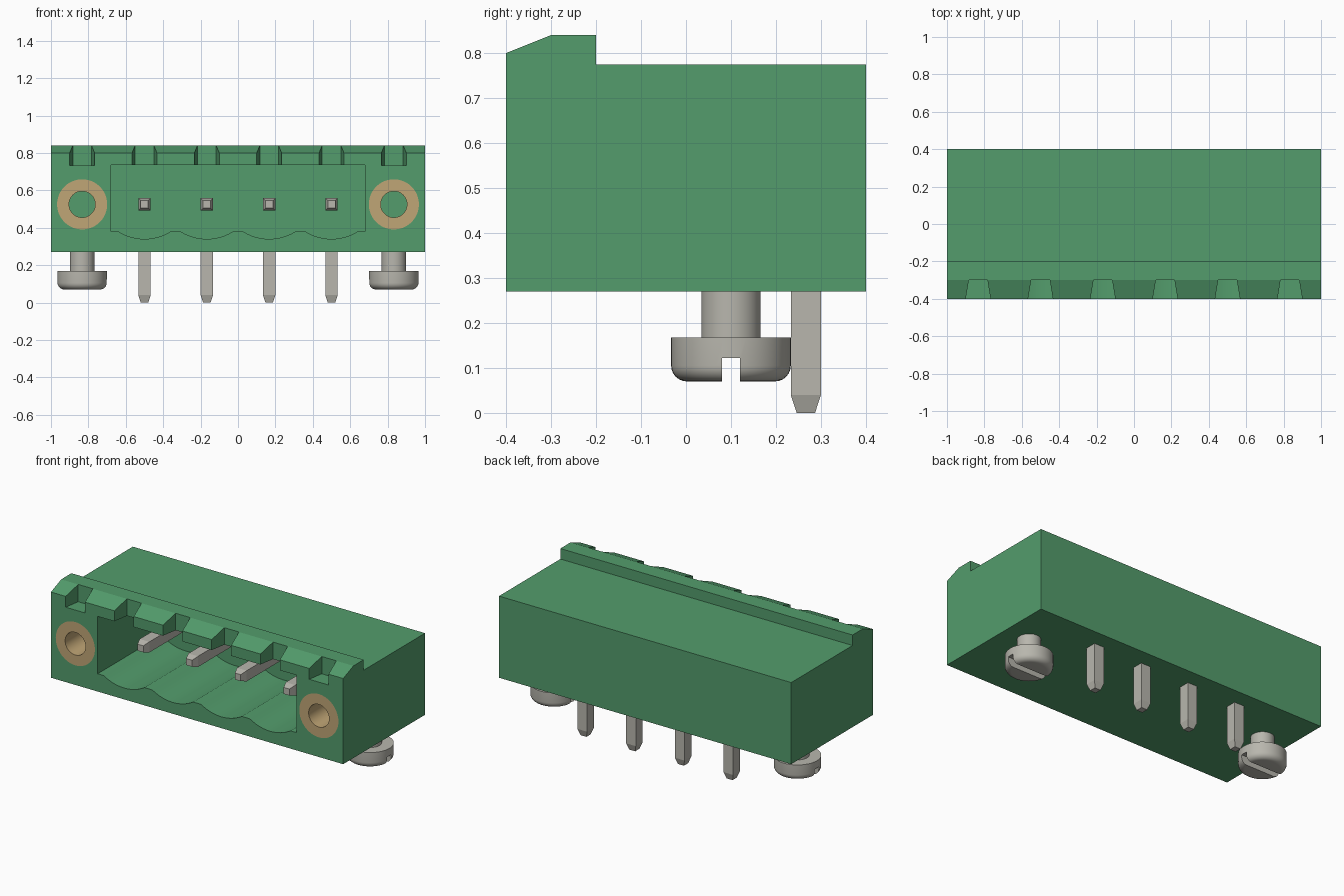
import bpy
import bmesh
from math import sin, cos, pi, radians
from mathutils import Vector, Matrix

old = bpy.data.objects.get("Cube")
if old:
    bpy.data.objects.remove(old, do_unlink=True)


def material(name, r, g, b):
    m = bpy.data.materials.new(name)
    m.use_nodes = True
    m.diffuse_color = (r, g, b, 1)
    m.node_tree.nodes["Principled BSDF"].inputs["Base Color"].default_value = (r, g, b, 1)
    return m


GREEN = material("green plastic", 0.087, 0.335, 0.15)
METAL = material("tin grey", 0.48, 0.47, 0.42)
BRASS = material("brass", 0.53, 0.38, 0.18)


def finish(name, bm, mat):
    bmesh.ops.recalc_face_normals(bm, faces=bm.faces)
    mesh = bpy.data.meshes.new(name)
    bm.to_mesh(mesh)
    bm.free()
    mesh.materials.append(mat)
    ob = bpy.data.objects.new(name, mesh)
    bpy.context.collection.objects.link(ob)
    return ob


def loft(name, rings, mat, closed=False):
    """Skin equal-sized rings of points; cap the ends or close the loop."""
    bm = bmesh.new()
    loops = [[bm.verts.new(p) for p in ring] for ring in rings]
    pairs = list(zip(loops, loops[1:]))
    if closed:
        pairs.append((loops[-1], loops[0]))
    else:
        bm.faces.new(loops[0])
        bm.faces.new(loops[-1])
    n = len(rings[0])
    for a, b in pairs:
        for i in range(n):
            j = (i + 1) % n
            bm.faces.new((a[i], a[j], b[j], b[i]))
    return finish(name, bm, mat)


def lathe(name, profile, place, mat, closed=False, sides=48):
    """Turn (radius, height) points round the local z axis."""
    rings = [[place @ Vector((r * cos(2 * pi * i / sides), r * sin(2 * pi * i / sides), h))
              for i in range(sides)] for r, h in profile]
    return loft(name, rings, mat, closed)


def box(name, lo, hi, mat):
    (x0, y0, z0), (x1, y1, z1) = lo, hi
    return loft(name, [[(x0, y0, z), (x1, y0, z), (x1, y1, z), (x0, y1, z)]
                       for z in (z0, z1)], mat)


def activate(ob):
    bpy.ops.object.select_all(action='DESELECT')
    ob.select_set(True)
    bpy.context.view_layer.objects.active = ob


def cut(ob, cutter):
    mod = ob.modifiers.new("cut", 'BOOLEAN')
    mod.operation = 'DIFFERENCE'
    mod.solver = 'EXACT'
    mod.object = cutter
    activate(ob)
    bpy.ops.object.modifier_apply(modifier=mod.name)
    bpy.data.objects.remove(cutter, do_unlink=True)


def smooth(ob, degrees):
    activate(ob)
    bpy.ops.object.shade_smooth_by_angle(angle=radians(degrees))


PITCH = 1 / 3
PINS = [(i - 1.5) * PITCH for i in range(4)]
FLANGES = {"right": -2.5 * PITCH, "left": 2.5 * PITCH}
MID_Z = 0.525

# Housing: side profile extruded across the width
side = [(-0.4, 0.27), (0.4, 0.27), (0.4, 0.775), (-0.2, 0.775),
        (-0.2, 0.84), (-0.3, 0.84), (-0.4, 0.8)]
housing = loft("housing", [[(x, y, z) for y, z in side] for x in (-1, 1)], GREEN)

# Plug cavity with a scalloped floor, one scallop under each pin
outline = [(0.68, 0.735), (-0.68, 0.735), (-0.68, 0.38)]
half, sag = 0.14, 0.04
radius = (half ** 2 + sag ** 2) / (2 * sag)
for px in PINS:
    for k in range(13):
        dx = half * (k / 6 - 1)
        drop = (radius ** 2 - dx ** 2) ** 0.5 - (radius - sag)
        outline.append((px + dx, 0.38 - drop))
outline.append((0.68, 0.38))
cut(housing, loft("cavity_cutter", [[(x, y, z) for x, z in outline]
                                    for y in (-0.5, 0.2)], GREEN))

# Coding notches along the top lip, narrowing towards the back
for nx in PINS + list(FLANGES.values()):
    plan = [(-0.083, -0.5), (0.083, -0.5), (0.05, -0.3), (-0.05, -0.3)]
    cut(housing, loft("notch_cutter", [[(nx + x, y, z) for x, y in plan]
                                       for z in (0.733, 1)], GREEN))

# Threaded inserts in the flanges, and screws underneath
for label, fx in FLANGES.items():
    bore = Matrix.Translation((fx, -0.4, MID_Z)) @ Matrix.Rotation(-pi / 2, 4, 'X')
    cut(housing, lathe("bore_cutter", [(0.134, -0.1), (0.134, 0.5)], bore, GREEN))
    insert = lathe(label + "_insert", [(0.07, 0), (0.134, 0), (0.134, 0.5), (0.07, 0.5)],
                   bore, BRASS, closed=True)
    smooth(insert, 30)

    fillet = [(0.098 + 0.035 * sin(a * pi / 12), 0.105 - 0.035 * cos(a * pi / 12))
              for a in range(7)]
    screw = lathe(label + "_screw", fillet + [(0.133, 0.168), (0.066, 0.168), (0.066, 0.28)],
                  Matrix.Translation((fx, 0.1, 0)), METAL)
    cut(screw, box("slot_cutter", (fx - 0.2, 0.08, 0), (fx + 0.2, 0.12, 0.122), METAL))
    smooth(screw, 30)
smooth(housing, 15)

# Bent square pins with tapered ends: (outer y, z), (inner y, z), half width
sections = [((-0.24, MID_Z + 0.02), (-0.24, MID_Z - 0.02), 0.02),
            ((-0.2, MID_Z + 0.033), (-0.2, MID_Z - 0.033), 0.033),
            ((0.3, MID_Z + 0.033), (0.233, MID_Z - 0.033), 0.033),
            ((0.3, 0.04), (0.233, 0.04), 0.033),
            ((0.287, 0), (0.246, 0), 0.02)]
for i, px in enumerate(PINS):
    loft("pin_%d" % (i + 1), [[(px - w, *o), (px + w, *o), (px + w, *n), (px - w, *n)]
                              for o, n, w in sections], METAL)
